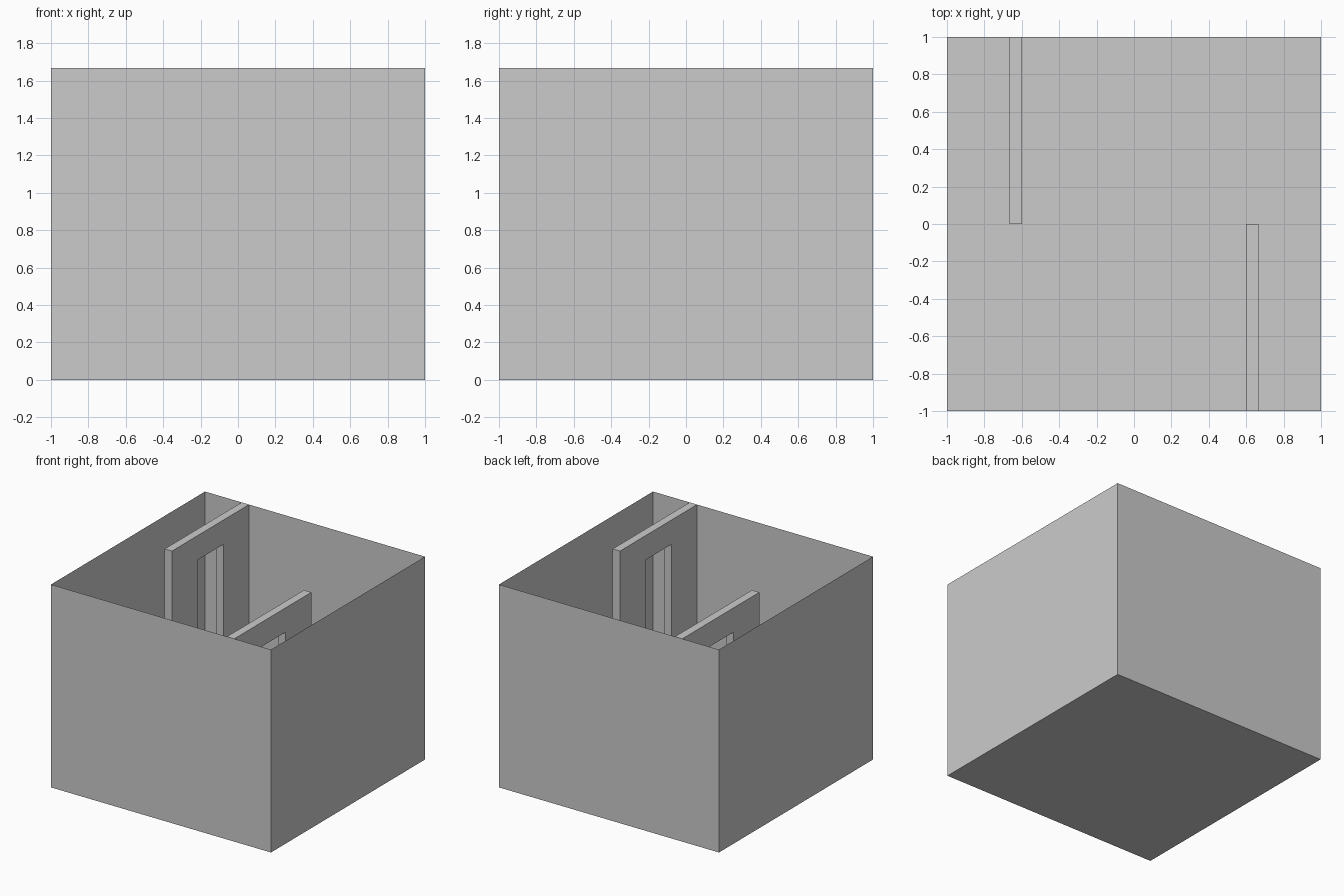
import bpy, bmesh
from mathutils import Matrix

if "Cube" in bpy.data.objects:
    bpy.data.objects.remove(bpy.data.objects["Cube"])

H = 5 / 3          # room height
T = 1 / 15         # partition thickness
DOOR_TOP = H - 0.2


def finish(name, bm):
    mesh = bpy.data.meshes.new(name)
    bm.to_mesh(mesh)
    bm.free()
    obj = bpy.data.objects.new(name, mesh)
    bpy.context.collection.objects.link(obj)
    return obj


# Room shell: thin-surfaced box with a floor and an open top
bm = bmesh.new()
bmesh.ops.create_cube(bm, size=1, matrix=Matrix.Translation((0, 0, H / 2)) @ Matrix.Diagonal((2, 2, H, 1)))
top = [f for f in bm.faces if f.normal.z > 0.9]
bmesh.ops.delete(bm, geom=top, context='FACES_ONLY')
finish("room_shell", bm)


# Partition wall: profile with a doorway, extruded through its thickness
def partition(name, sign):
    profile = [(0, 0), (1 / 3, 0), (1 / 3, DOOR_TOP), (2 / 3, DOOR_TOP),
               (2 / 3, 0), (1, 0), (1, H), (0, H)]
    bm = bmesh.new()
    face = bm.faces.new([bm.verts.new((-0.6 - T, y, z)) for y, z in profile])
    ext = bmesh.ops.extrude_face_region(bm, geom=[face], use_keep_orig=True)
    moved = [v for v in ext["geom"] if isinstance(v, bmesh.types.BMVert)]
    bmesh.ops.translate(bm, verts=moved, vec=(T, 0, 0))
    # Half-turn about the room centre for the opposite wall
    bmesh.ops.scale(bm, vec=(sign, sign, 1), verts=bm.verts)
    bmesh.ops.recalc_face_normals(bm, faces=bm.faces)
    finish(name, bm)


partition("back_left_partition", 1)
partition("front_right_partition", -1)
